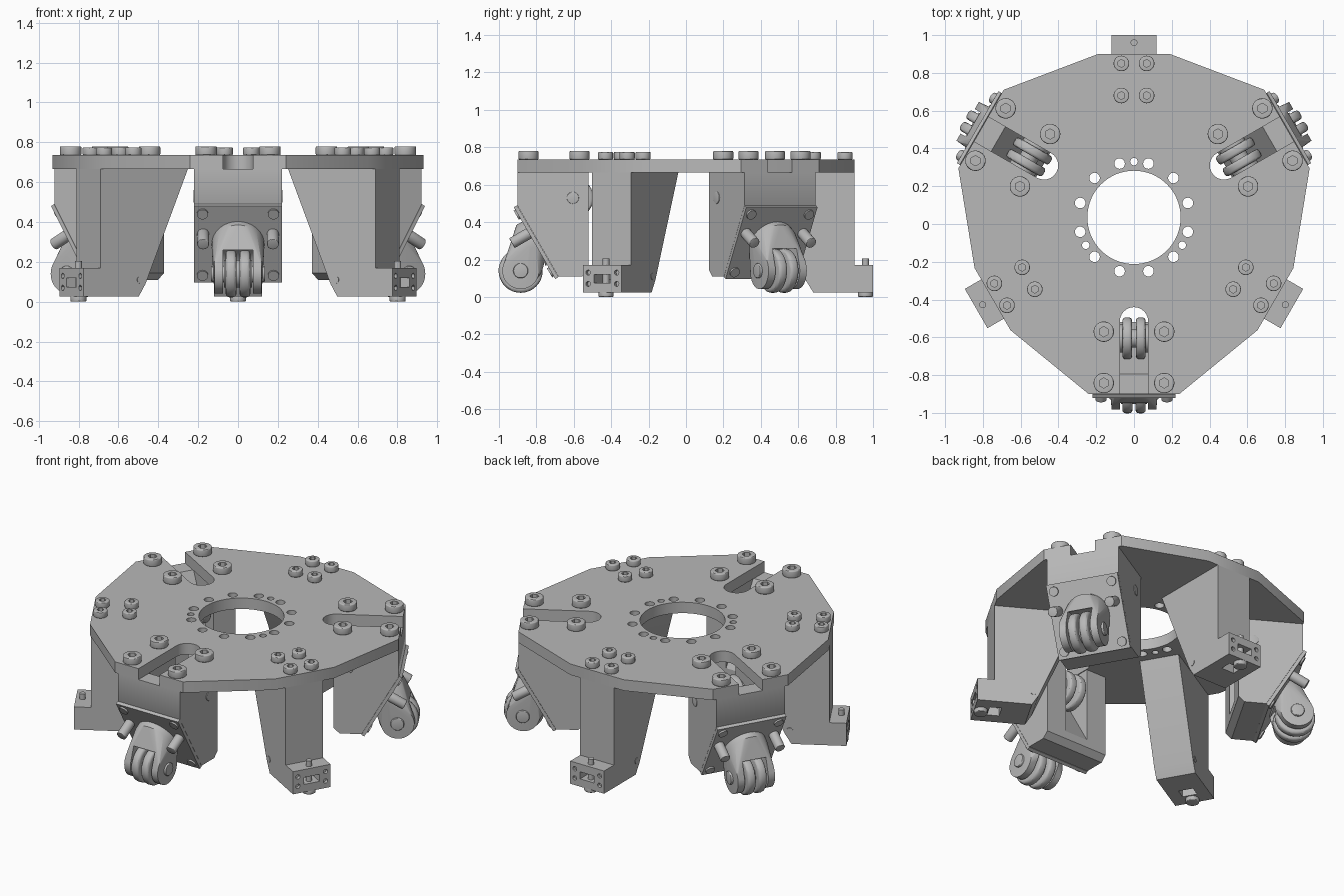
import bpy
import bmesh
from math import radians, sin, cos, pi
from mathutils import Matrix, Vector

cube = bpy.data.objects.get("Cube")
if cube:
    bpy.data.objects.remove(cube)

CENTRE = Matrix.Translation((0, 0.035, 0))
PLATE_LOW, PLATE_TOP = 0.665, 0.735

grey = bpy.data.materials.new("machined grey")
grey.use_nodes = True
grey.diffuse_color = (0.48, 0.48, 0.48, 1)
grey.node_tree.nodes["Principled BSDF"].inputs["Base Color"].default_value = grey.diffuse_color


# ---- helpers: local parts face -y, r is the distance from the axis ----
def cyl(bm, radius, depth, at, axis="Z", seg=32, bevel=0, frame=Matrix()):
    turn = {"X": Matrix.Rotation(pi / 2, 4, "Y"), "Y": Matrix.Rotation(pi / 2, 4, "X"), "Z": Matrix()}[axis]
    new = bmesh.ops.create_cone(bm, cap_ends=True, segments=seg, radius1=radius, radius2=radius,
                                depth=depth, matrix=frame @ Matrix.Translation(at) @ turn)["verts"]
    if bevel:
        rim = {e for v in new for e in v.link_edges if e.calc_face_angle(0) > 1.2}
        bmesh.ops.bevel(bm, geom=list(rim), offset=bevel, segments=3, profile=0.5, affect="EDGES")


def box(bm, size, at, frame=Matrix()):
    bmesh.ops.create_cube(bm, size=1, matrix=frame @ Matrix.Translation(at) @ Matrix.Diagonal((*size, 1)))


def extrude(bm, points, offset):
    face = bm.faces.new([bm.verts.new(p) for p in points])
    res = bmesh.ops.extrude_face_region(bm, geom=[face])
    bmesh.ops.translate(bm, vec=offset, verts=[g for g in res["geom"] if isinstance(g, bmesh.types.BMVert)])


def side_prism(bm, profile, half):
    extrude(bm, [(-half, -r, z) for r, z in profile], (2 * half, 0, 0))


def finish(name, bm):
    bmesh.ops.recalc_face_normals(bm, faces=bm.faces)
    mesh = bpy.data.meshes.new(name)
    bm.to_mesh(mesh)
    bm.free()
    mesh.materials.append(grey)
    obj = bpy.data.objects.new(name, mesh)
    bpy.context.scene.collection.objects.link(obj)
    return obj


def cut(obj, bm):
    cutter = finish("cutter", bm)
    cutter.hide_render = True
    mod = obj.modifiers.new("cut", "BOOLEAN")
    mod.operation, mod.solver, mod.object = "DIFFERENCE", "EXACT", cutter
    bpy.context.view_layer.objects.active = obj
    bpy.ops.object.modifier_apply(modifier=mod.name)
    bpy.data.objects.remove(cutter)


def spread(objects, start):
    for obj in objects:
        for k in range(3):
            copy = obj if k == 0 else obj.copy()
            if k:
                bpy.context.scene.collection.objects.link(copy)
            copy.matrix_world = CENTRE @ Matrix.Rotation(radians(start + 120 * k), 4, "Z")


def screws(name, spots, radius, height):
    bm, sockets = bmesh.new(), bmesh.new()
    for x, r in spots:
        cyl(bm, radius, height, (x, -r, PLATE_TOP + height / 2), seg=28, bevel=0.006)
        cyl(sockets, radius * 0.5, 0.06, (x, -r, PLATE_TOP + height + 0.005), seg=6)
    obj = finish(name, bm)
    cut(obj, sockets)
    return obj


# ---- top plate ----
corners = []
for k in range(6):
    reach, half = ((0.935, 0.24), (0.865, 0.19))[k % 2]
    turn = Matrix.Rotation(radians(60 * k), 3, "Z")
    corners += [turn @ Vector((s * half, -reach, PLATE_LOW)) for s in (-1, 1)]
bm = bmesh.new()
extrude(bm, corners, (0, 0, PLATE_TOP - PLATE_LOW))
plate = finish("top_plate", bm)

holes = bmesh.new()
cyl(holes, 0.247, 0.3, (0, 0, 0.7), seg=64)
for k in range(12):
    a = radians(15 + 30 * k)
    cyl(holes, 0.028, 0.3, (0.295 * cos(a), 0.295 * sin(a), 0.7), seg=20)
for k in range(3):
    a = radians(90 + 120 * k)
    cyl(holes, 0.02, 0.3, (0.295 * cos(a), 0.295 * sin(a), 0.7), seg=16)
    arc = [Vector((0.075 * cos(t * pi / 12), -0.55 + 0.075 * sin(t * pi / 12), 0.6)) for t in range(13)]
    arc += [Vector((-0.075, -1.1, 0.6)), Vector((0.075, -1.1, 0.6))]
    turn = Matrix.Rotation(radians(120 * k), 3, "Z")
    extrude(holes, [turn @ p for p in arc], (0, 0, 0.3))
cut(plate, holes)
plate.matrix_world = CENTRE

# ---- roller bracket: slanted block with an inner channel ----
bm = bmesh.new()
side_prism(bm, [(0.935, PLATE_LOW), (0.935, 0.486), (0.718, 0.11), (0.59, 0.11), (0.555, 0.145),
                (0.555, PLATE_LOW)], 0.22)
bracket = finish("roller_bracket", bm)
channel = bmesh.new()
side_prism(channel, [(0.85, 0.70), (0.50, 0.10), (0.50, 0.70)], 0.08)
cut(bracket, channel)

# ---- inner roller on its axle ----
bm = bmesh.new()
for s in (-1, 1):
    cyl(bm, 0.11, 0.05, (s * 0.036, -0.64, 0.53), "X", 40, 0.015)
    cyl(bm, 0.075, 0.02, (s * 0.067, -0.64, 0.53), "X")
cyl(bm, 0.05, 0.03, (0, -0.64, 0.53), "X")
inner_roller = finish("inner_roller", bm)
bm = bmesh.new()
cyl(bm, 0.032, 0.448, (0, -0.64, 0.53), "X", 24, 0.003)
inner_axle = finish("inner_axle", bm)

# ---- tilted caster: x across, y up the slanted face, z outwards ----
tilt = Matrix.Translation((0, -0.845, 0.288)) @ Matrix.Rotation(radians(120), 4, "X")
hub_v, hub_n = -0.091, 0.138
bm = bmesh.new()
box(bm, (0.44, 0.443, 0.02), (0, 0, -0.01), tilt)
for sx in (-1, 1):
    for sy in (-1, 1):
        cyl(bm, 0.028, 0.012, (sx * 0.178, sy * 0.178, 0.004), seg=20, frame=tilt)
flange = finish("caster_flange", bm)

bm = bmesh.new()
for s in (-1, 1):
    cyl(bm, 0.03, 0.11, (s * 0.175, 0.06, 0.05), seg=24, bevel=0.004, frame=tilt)
pins = finish("caster_pins", bm)

bm = bmesh.new()
for t in range(48):
    a = 2 * pi * t / 48
    for n in (0, 0.035):
        bm.verts.new(tilt @ Vector((0.132 * cos(a), 0.132 * sin(a), n)))
    for s in (-1, 1):
        bm.verts.new(tilt @ Vector((s * 0.118, hub_v + 0.098 * cos(a), hub_n + 0.098 * sin(a))))
bmesh.ops.convex_hull(bm, input=bm.verts)
fork = finish("caster_fork", bm)
opening = bmesh.new()
cyl(opening, 0.135, 0.15, (0, hub_v, hub_n), "X", 48, frame=tilt)
cut(fork, opening)

bm = bmesh.new()
for s in (-1, 1):
    cyl(bm, 0.118, 0.054, (s * 0.035, hub_v, hub_n), "X", 48, 0.018, tilt)
cyl(bm, 0.07, 0.14, (0, hub_v, hub_n), "X", frame=tilt)
wheels = finish("caster_wheels", bm)
bm = bmesh.new()
cyl(bm, 0.04, 0.27, (0, hub_v, hub_n), "X", 24, 0.005, tilt)
axle = finish("caster_axle", bm)

bracket_screws = screws("bracket_screws", [(s * 0.16, r) for s in (-1, 1) for r in (0.605, 0.877)], 0.054, 0.045)
spread([bracket, inner_roller, inner_axle, flange, pins, fork, wheels, axle, bracket_screws], 0)

# ---- tapered leg with a foot block ----
bm = bmesh.new()
side_prism(bm, [(0.36, PLATE_LOW), (0.865, PLATE_LOW), (0.865, 0.17), (0.965, 0.17), (0.965, 0.025),
                (0.645, 0.025), (0.605, 0.09)], 0.12)
leg = finish("leg", bm)
pockets = bmesh.new()
box(pockets, (0.1, 0.2, 0.045), (0, -0.92, 0.097))
for sx in (-1, 1):
    for z in (0.07, 0.13):
        cyl(pockets, 0.014, 0.04, (sx * 0.088, -0.965, z), "Y", 12)
cut(leg, pockets)
channel = bmesh.new()
box(channel, (0.09, 0.07, 0.1), (0, -0.845, 0.04))
cut(leg, channel)

bm = bmesh.new()
cyl(bm, 0.018, 0.2, (0, -0.925, 0.105), seg=20)
cyl(bm, 0.04, 0.03, (0, -0.925, 0.015), seg=24, bevel=0.006)
foot_screw = finish("foot_screw", bm)
bm = bmesh.new()
cyl(bm, 0.019, 0.246, (0, -0.635, 0.11), "X", 20)
leg_pin = finish("leg_pin", bm)
leg_screws = screws("leg_screws", [(s * 0.067, r) for s in (-1, 1) for r in (0.645, 0.815)], 0.041, 0.04)
spread([leg, foot_screw, leg_pin, leg_screws], 60)

# ---- smooth round parts, keep hard edges ----
bpy.ops.object.select_all(action="DESELECT")
for obj in bpy.context.scene.objects:
    if obj.type == "MESH":
        obj.select_set(True)
        bpy.context.view_layer.objects.active = obj
bpy.ops.object.shade_smooth_by_angle(angle=radians(30))
